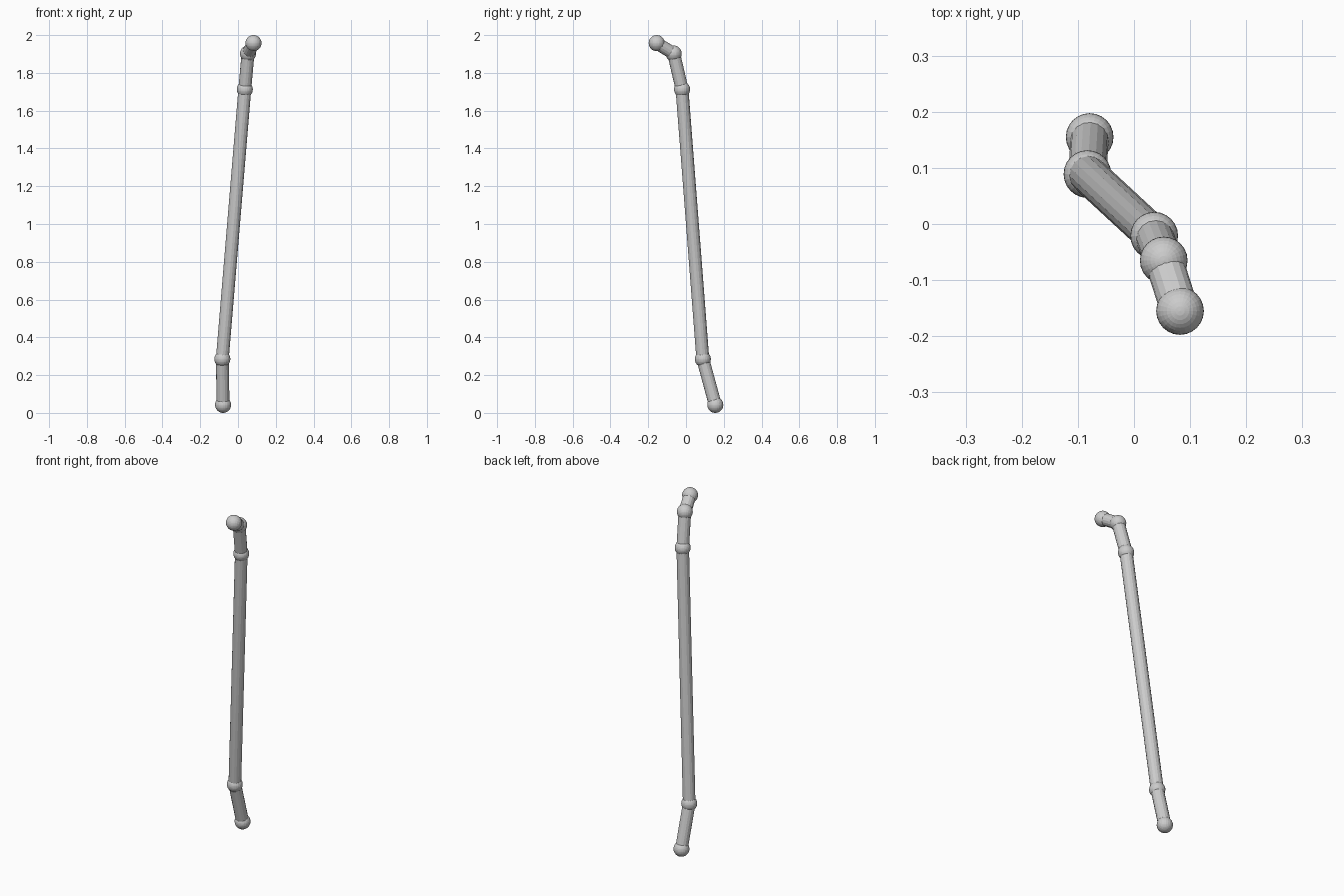
import bpy
from mathutils import Vector

if "Cube" in bpy.data.objects:
    bpy.data.objects.remove(bpy.data.objects["Cube"])

BALL_R = 0.0425
TUBE_R = 0.034

# Joint centres from the foot to the tip
joints = [Vector(p) for p in (
    (-0.079, 0.155, 0.0425),
    (-0.083, 0.089, 0.285),
    (0.036, -0.021, 1.713),
    (0.053, -0.065, 1.902),
    (0.082, -0.155, 1.9575),
)]
names = ["lower_tube", "main_tube", "upper_tube", "tip_tube"]


def ball(name, centre):
    bpy.ops.mesh.primitive_uv_sphere_add(segments=24, ring_count=16,
                                         radius=BALL_R, location=centre)
    bpy.context.object.name = name


def tube(name, a, b):
    d = b - a
    bpy.ops.mesh.primitive_cylinder_add(vertices=16, radius=TUBE_R,
                                        depth=d.length, location=(a + b) / 2)
    o = bpy.context.object
    o.name = name
    o.rotation_euler = d.to_track_quat('Z', 'Y').to_euler()


# Round joints
for i, p in enumerate(joints):
    ball(f"joint_ball_{i + 1}", p)

# Straight tubes between joints
for name, a, b in zip(names, joints, joints[1:]):
    tube(name, a, b)
